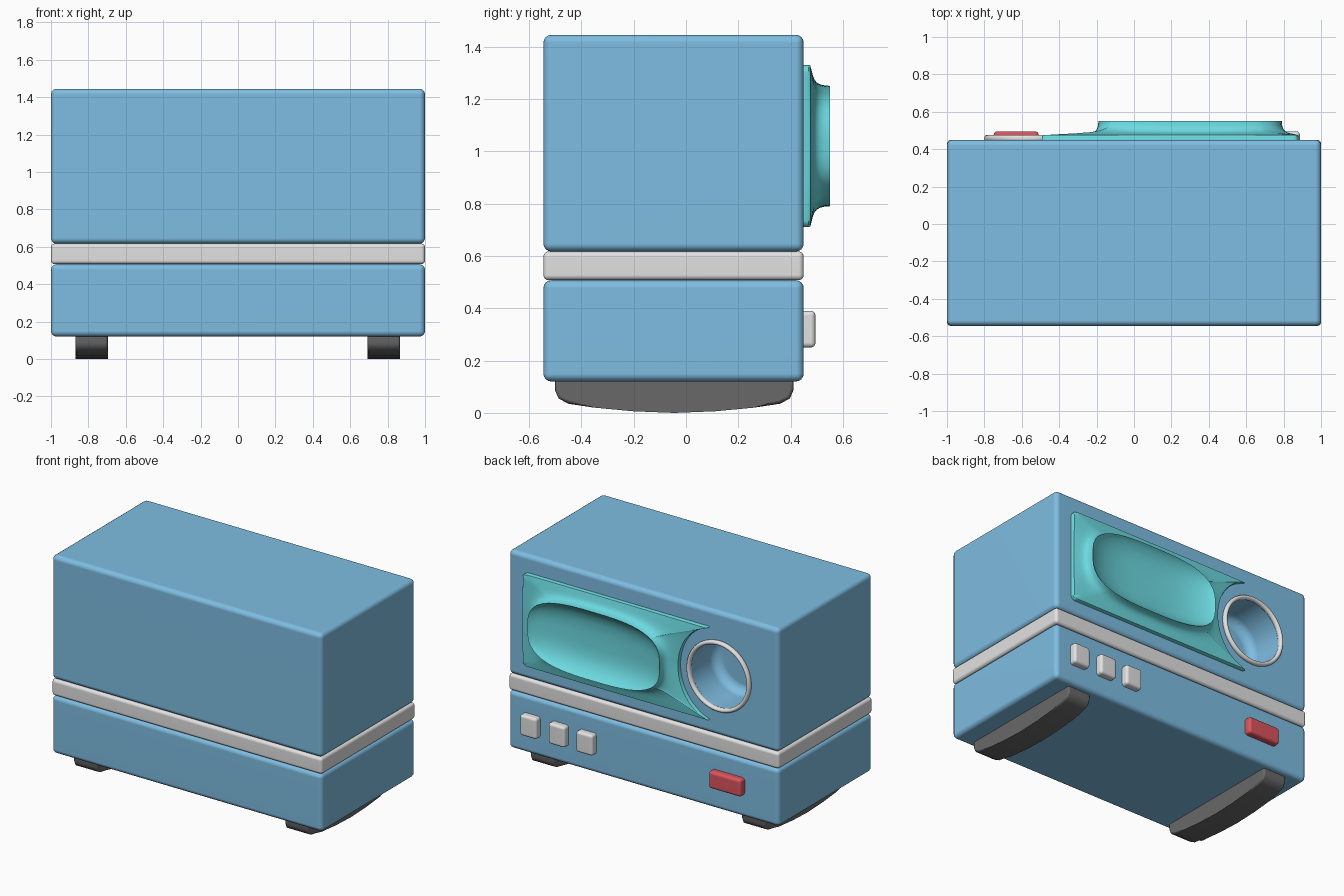
import bpy, bmesh, math
from mathutils import Vector

old = bpy.data.objects.get("Cube")
if old:
    bpy.data.objects.remove(old, do_unlink=True)


def material(name, color):
    m = bpy.data.materials.new(name)
    m.use_nodes = True
    m.diffuse_color = (*color, 1)
    bsdf = next(n for n in m.node_tree.nodes if n.type == 'BSDF_PRINCIPLED')
    bsdf.inputs["Base Color"].default_value = (*color, 1)
    return m


BLUE = material("sky blue", (0.21, 0.51, 0.76))
TEAL = material("turquoise", (0.15, 0.7, 0.75))
WHITE = material("off white", (0.76, 0.76, 0.76))
RED = material("red", (0.7, 0.09, 0.11))
DARK = material("dark grey", (0.14, 0.14, 0.14))


def finish(name, bm, mat):
    """Turn a bmesh into a named, coloured object."""
    bmesh.ops.recalc_face_normals(bm, faces=bm.faces)
    mesh = bpy.data.meshes.new(name)
    bm.to_mesh(mesh)
    bm.free()
    mesh.materials.append(mat)
    ob = bpy.data.objects.new(name, mesh)
    bpy.context.collection.objects.link(ob)
    return ob


def smooth(ob, weighted=True):
    bpy.ops.object.select_all(action='DESELECT')
    ob.select_set(True)
    bpy.context.view_layer.objects.active = ob
    bpy.ops.object.shade_smooth_by_angle(angle=math.radians(40))
    if weighted:
        ob.modifiers.new("Weighted normals", 'WEIGHTED_NORMAL').keep_sharp = True


def rounded_box(name, low, high, radius, mat):
    low, high = Vector(low), Vector(high)
    bm = bmesh.new()
    bmesh.ops.create_cube(bm, size=1)
    for v in bm.verts:
        v.co = (low + high) / 2 + v.co * (high - low)
    bmesh.ops.bevel(bm, geom=bm.edges[:], offset=radius, segments=4,
                    profile=0.5, affect='EDGES')
    ob = finish(name, bm, mat)
    smooth(ob)
    return ob


def skin(bm, loops, closed=False):
    """Bridge equal-length vertex loops with quads."""
    n = len(loops[0])
    pairs = list(zip(loops, loops[1:])) + ([(loops[-1], loops[0])] if closed else [])
    for a, b in pairs:
        for i in range(n):
            j = (i + 1) % n
            bm.faces.new((a[i], a[j], b[j], b[i]))


def lathe(name, profile, centre, mat, closed=False, n=64):
    """Revolve (radius, y) points about an axis along y."""
    bm = bmesh.new()
    loops = []
    for r, y in profile:
        loops.append([bm.verts.new((centre[0] + r * math.cos(t), y,
                                    centre[1] + r * math.sin(t)))
                      for t in (math.tau * i / n for i in range(n))])
    skin(bm, loops, closed)
    if not closed:
        bm.faces.new(loops[0])
        bm.faces.new(loops[-1])
    return finish(name, bm, mat)


# Case: lower box, trim band, upper box
FRONT, BACK = -0.545, 0.45
rounded_box("lower_case", (-1, FRONT, 0.12), (1, BACK, 0.507), 0.03, BLUE)
rounded_box("trim_band", (-1, FRONT, 0.507), (1, BACK, 0.617), 0.02, WHITE)
upper = rounded_box("upper_case", (-1, FRONT, 0.617), (1, BACK, 1.445), 0.03, BLUE)

# Round recess cut into the upper case
HOLE = (-0.565, 1.02)
R, FLOOR, FILLET = 0.215, 0.19, 0.06
profile = [(R, 0.6)]
for i in range(7):
    t = math.pi / 2 * i / 6
    profile.append((R - FILLET + FILLET * math.cos(t),
                    FLOOR + FILLET - FILLET * math.sin(t)))
cutter = lathe("recess_cutter", profile, HOLE, BLUE)
cutter.hide_render = True
cut = upper.modifiers.new("Recess", 'BOOLEAN')
cut.operation, cut.solver, cut.object = 'DIFFERENCE', 'EXACT', cutter
bpy.context.view_layer.objects.active = upper
bpy.ops.object.modifier_move_to_index(modifier="Recess", index=0)
bpy.ops.object.modifier_apply(modifier="Recess")
bpy.data.objects.remove(cutter, do_unlink=True)
smooth(upper, weighted=False)

# Rim around the recess
rim = [(0.222 + 0.014 * math.cos(t), 0.458 + 0.018 * math.sin(t))
       for t in (math.tau * i / 12 for i in range(12))]
smooth(lathe("recess_rim", rim, HOLE, WHITE, closed=True), weighted=False)

# Panel with a flared dish; its side by the recess curves around the rim
CX, CZ, HALF = 0.3, 1.02, 0.31
LEFT, ARC_X, ARC_Z = 0.88, 0.29, 0.32
A, B, POWER = 0.49, 0.23, 3.0
tip_angle = math.asin(HALF / ARC_Z)
tip = HOLE[0] + ARC_X * math.cos(tip_angle)
corner = 0.03
outline = []
N = 28
for i in range(N):
    outline.append((tip + (LEFT - corner - tip) * i / N, HALF))
for i in range(7):
    t = math.pi / 2 * (1 - i / 6)
    outline.append((LEFT - corner + corner * math.cos(t),
                    HALF - corner + corner * math.sin(t)))
for i in range(1, 12):
    outline.append((LEFT, (HALF - corner) * (1 - i / 6)))
for i in range(7):
    t = -math.pi / 2 * i / 6
    outline.append((LEFT - corner + corner * math.cos(t),
                    corner - HALF + corner * math.sin(t)))
for i in range(1, N):
    outline.append((LEFT - corner + (tip - LEFT + corner) * i / N, -HALF))
for i in range(N):
    t = tip_angle * (2 * i / N - 1)
    outline.append((HOLE[0] + ARC_X * math.cos(t), ARC_Z * math.sin(t)))


def lip(x, z):
    """Project an outline point onto the superellipse lip of the dish."""
    t = math.atan2(z / B, (x - CX) / A)
    c, s = math.cos(t), math.sin(t)
    r = (abs(c) ** POWER + abs(s) ** POWER) ** (-1 / POWER)
    return CX + A * r * c, B * r * s


bm = bmesh.new()
loops = []
# Outside: blend from outline to lip while rising in y
for mix, y in ((0, 0.44), (0, 0.468), (0.03, 0.475), (0.25, 0.48), (0.5, 0.485),
               (0.7, 0.491), (0.84, 0.5), (0.93, 0.513), (0.98, 0.53), (1, 0.55)):
    loop = []
    for x, z in outline:
        lx, lz = lip(x, z)
        loop.append(bm.verts.new((x + (lx - x) * mix, y, CZ + z + (lz - z) * mix)))
    loops.append(loop)
# Inside: shrink the lip down into a shallow bowl
for scale in (0.97, 0.92, 0.84, 0.7, 0.5, 0.25):
    y = 0.47 + 0.075 * scale ** 4
    loop = []
    for x, z in outline:
        lx, lz = lip(x, z)
        loop.append(bm.verts.new((CX + (lx - CX) * scale, y, CZ + lz * scale)))
    loops.append(loop)
skin(bm, loops)
bm.faces.new(loops[-1])
smooth(finish("dish_panel", bm, TEAL), weighted=False)

# Three push buttons and the indicator
for i, x in enumerate((0.825, 0.615, 0.41)):
    rounded_box(f"push_button_{i + 1}", (x - 0.062, 0.42, 0.25),
                (x + 0.062, 0.495, 0.39), 0.018, WHITE)
rounded_box("indicator", (-0.75, 0.42, 0.27), (-0.51, 0.495, 0.385), 0.018, RED)

# Rocker-shaped feet
side = [(-0.5, 0.14), (-0.5, 0.085), (-0.487, 0.055), (-0.45, 0.035), (-0.35, 0.02),
        (-0.2, 0.006), (-0.045, 0)]
side += [(-0.09 - y, z) for y, z in side[-2::-1]]
for name, x in (("right_foot", -0.783), ("left_foot", 0.78)):
    bm = bmesh.new()
    ends = [[bm.verts.new((x + dx, y, z)) for y, z in side] for dx in (-0.087, 0.087)]
    skin(bm, ends)
    caps = [bm.faces.new(e) for e in ends]
    edges = list({e for f in caps for e in f.edges})
    bmesh.ops.bevel(bm, geom=edges, offset=0.014, segments=3, profile=0.5,
                    affect='EDGES')
    smooth(finish(name, bm, DARK))
